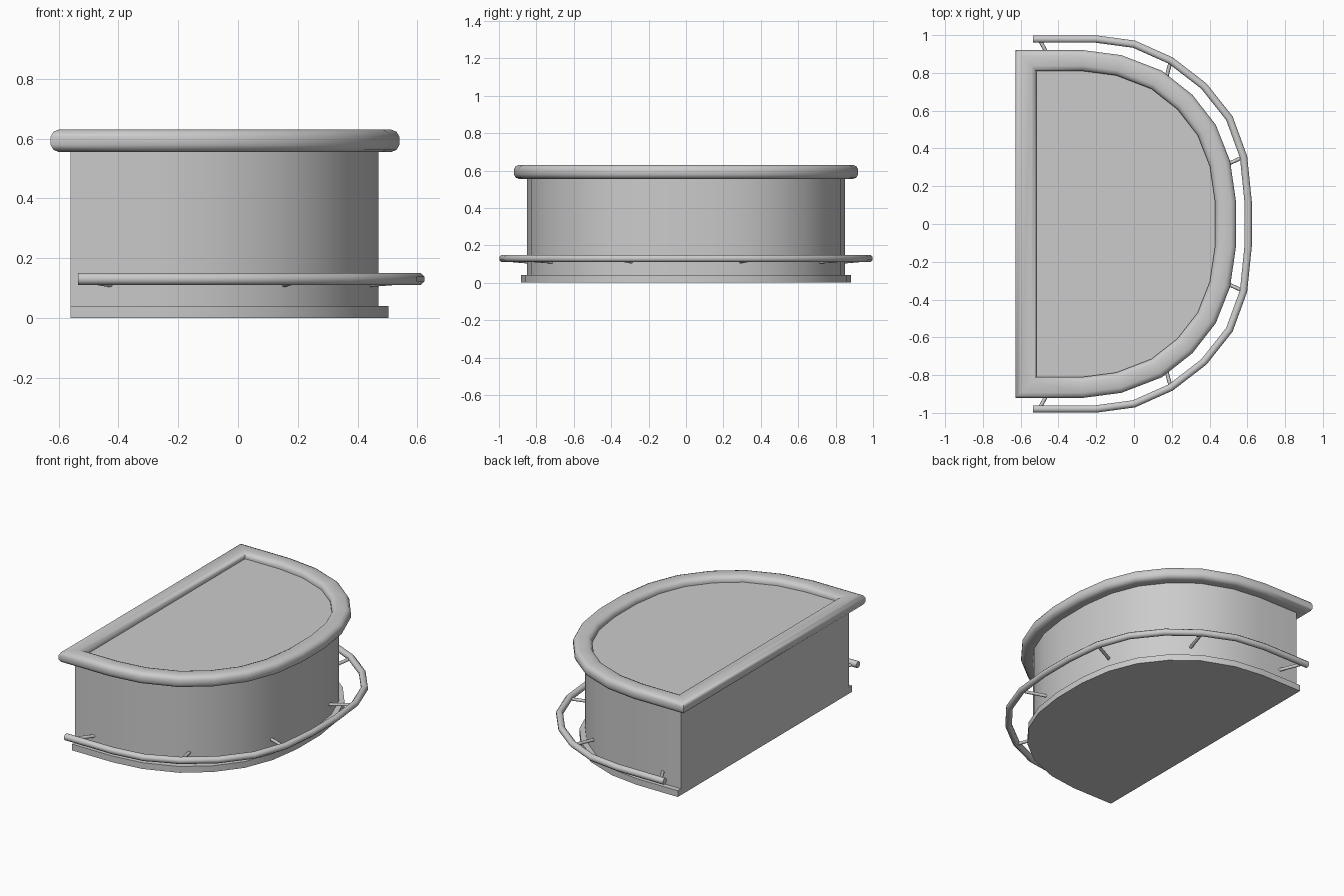
import bpy, bmesh, math
from mathutils import Vector

if "Cube" in bpy.data.objects:
    bpy.data.objects.remove(bpy.data.objects["Cube"])


def mirrored(half):
    """Mirror a half outline (y > 0) to the other side."""
    return half + [(x, -y) for x, y in reversed(half)]


def path_normals(pts, closed):
    """Mitred sideways vector at each point (points left of travel)."""
    v = [Vector(p) for p in pts]
    n, out = len(v), []
    for i in range(n):
        a = (v[i] - v[i - 1]).normalized() if closed or i > 0 else None
        b = (v[(i + 1) % n] - v[i]).normalized() if closed or i < n - 1 else None
        a, b = a or b, b or a
        na, nb = Vector((-a.y, a.x)), Vector((-b.y, b.x))
        out.append((na + nb) / (1 + na.dot(nb)))
    return out


def finish(name, bm):
    bmesh.ops.recalc_face_normals(bm, faces=bm.faces[:])
    me = bpy.data.meshes.new(name)
    bm.to_mesh(me)
    bm.free()
    me.shade_smooth()
    me.set_sharp_from_angle(angle=math.radians(50))
    ob = bpy.data.objects.new(name, me)
    bpy.context.collection.objects.link(ob)
    return ob


def prism(name, pts, z0, z1):
    bm = bmesh.new()
    lo = [bm.verts.new((x, y, z0)) for x, y in pts]
    hi = [bm.verts.new((x, y, z1)) for x, y in pts]
    bm.faces.new(lo)
    bm.faces.new(hi)
    for i in range(len(pts)):
        j = (i + 1) % len(pts)
        bm.faces.new((lo[i], lo[j], hi[j], hi[i]))
    return finish(name, bm)


def sweep(name, pts, section, z, closed):
    bm = bmesh.new()
    rings = []
    for p, nrm in zip(pts, path_normals(pts, closed)):
        rings.append([bm.verts.new((p[0] + nrm.x * s, p[1] + nrm.y * s, z + t))
                      for s, t in section])
    m = len(section)
    for i in range(len(rings) if closed else len(rings) - 1):
        a, b = rings[i], rings[(i + 1) % len(rings)]
        for k in range(m):
            bm.faces.new((a[k], a[(k + 1) % m], b[(k + 1) % m], b[k]))
    if not closed:
        bm.faces.new(rings[0])
        bm.faces.new(rings[-1])
    return finish(name, bm)


def rod(name, a, b, r):
    a, b = Vector(a), Vector(b)
    d = b - a
    bm = bmesh.new()
    bmesh.ops.create_cone(bm, cap_ends=True, segments=8, radius1=r, radius2=r,
                          depth=d.length)
    ob = finish(name, bm)
    ob.location = (a + b) / 2
    ob.rotation_euler = d.to_track_quat('Z', 'Y').to_euler()
    return ob


# Shared D-shaped outline: rim centre line
outline = mirrored([(-0.572, 0.865), (-0.27, 0.865), (-0.08, 0.84), (0.12, 0.763),
                    (0.27, 0.645), (0.385, 0.497), (0.455, 0.32), (0.485, 0.115)])


def d_shape(offset):
    pts = [(p[0] + n.x * offset, p[1] + n.y * offset)
           for p, n in zip(outline, path_normals(outline, True))]
    pts[0] = (-0.56, pts[0][1])
    pts[-1] = (-0.56, pts[-1][1])
    return pts


# Counter body and plinth
prism("counter_body", d_shape(-0.015), 0.0, 0.592)
prism("plinth", d_shape(0.018), 0.0, 0.04)

# Rounded rim around the top
rim_section = [(0.055, 0.014), (0.046, 0.03), (0.028, 0.0375),
               (-0.028, 0.0375), (-0.046, 0.03), (-0.055, 0.014),
               (-0.055, -0.014), (-0.046, -0.03), (-0.028, -0.0375),
               (0.028, -0.0375), (0.046, -0.03), (0.055, -0.014)]
sweep("top_rim", outline, rim_section, 0.5925, True)

# Foot rail
rail = mirrored([(-0.535, 0.979), (-0.2, 0.979), (0.0, 0.952), (0.195, 0.865),
                 (0.37, 0.73), (0.505, 0.56), (0.58, 0.355), (0.604, 0.12)])
circle = [(0.021 * math.cos(math.tau * k / 8 + math.pi / 8),
           0.021 * math.sin(math.tau * k / 8 + math.pi / 8)) for k in range(8)]
sweep("foot_rail", rail, circle, 0.13, False)

# Rail brackets, mirrored front and back
ends = [((-0.5, 0.975), (-0.425, 0.84)),
        ((0.195, 0.865), (0.155, 0.715)),
        ((0.58, 0.355), (0.425, 0.285))]
for i, (a, b) in enumerate(ends):
    for side, s in (("back", 1), ("front", -1)):
        rod(f"rail_bracket_{side}_{i + 1}", (a[0], a[1] * s, 0.124),
            (b[0], b[1] * s, 0.112), 0.01)
